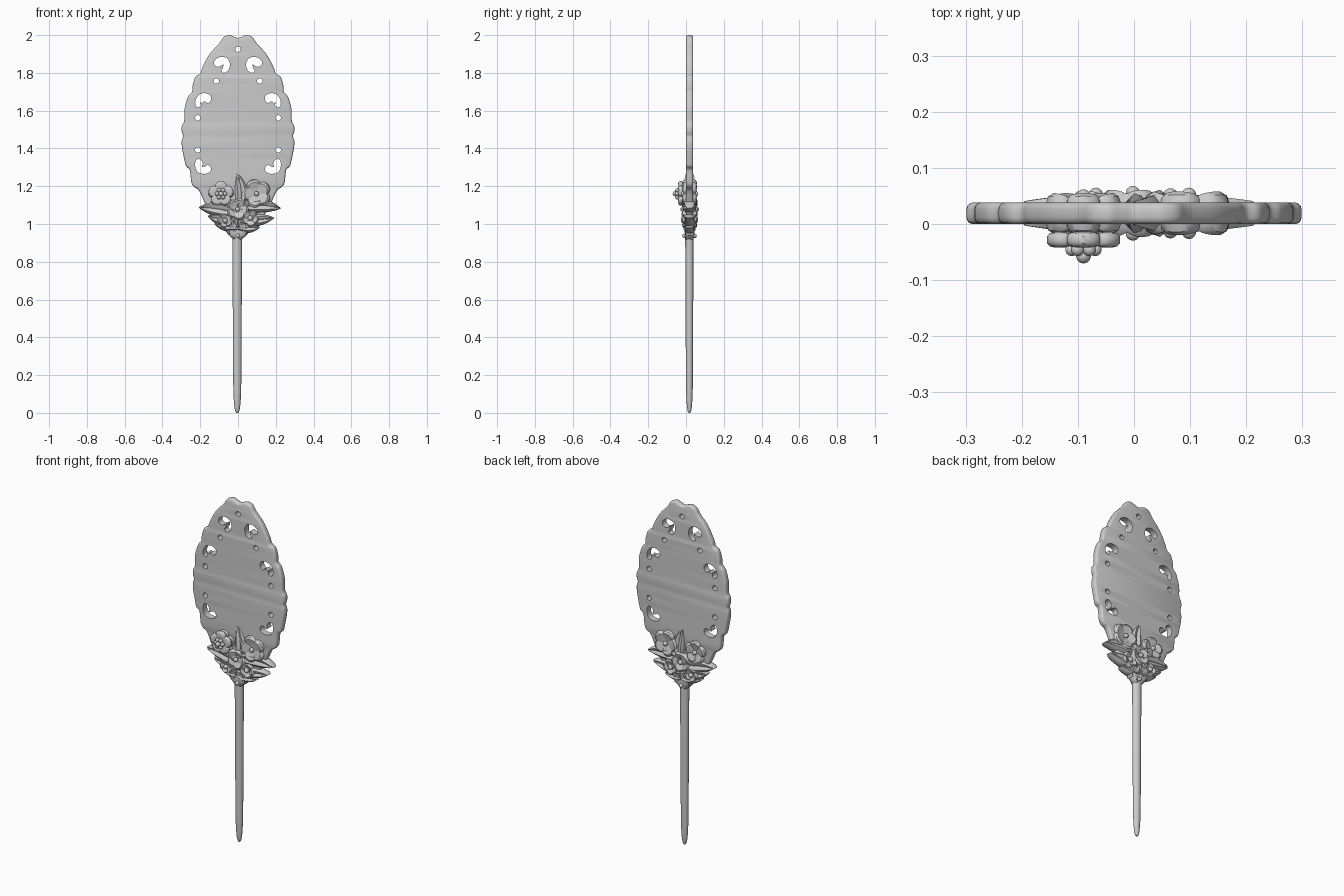
import bpy, bmesh
from math import sin, cos, pi
from mathutils import Vector
from mathutils.geometry import tessellate_polygon

if "Cube" in bpy.data.objects:
    bpy.data.objects.remove(bpy.data.objects["Cube"])

MID = 0.019          # middle of the plate thickness


def make(name, verts, faces):
    me = bpy.data.meshes.new(name)
    bm = bmesh.new()
    vs = [bm.verts.new(v) for v in verts]
    for f in faces:
        bm.faces.new([vs[i] for i in f])
    bmesh.ops.recalc_face_normals(bm, faces=bm.faces)
    bm.to_mesh(me)
    bm.free()
    ob = bpy.data.objects.new(name, me)
    bpy.context.collection.objects.link(ob)
    return ob


def skin(rings, base=0, caps=True):
    """Closed tube through equal rings, optionally capped at both ends."""
    n, m = len(rings[0]), len(rings)
    verts = [p for r in rings for p in r]
    faces = [[base + k * n + i, base + k * n + (i + 1) % n,
              base + (k + 1) * n + (i + 1) % n, base + (k + 1) * n + i]
             for k in range(m - 1) for i in range(n)]
    if caps:
        faces += [[i for i in range(n)], [(m - 1) * n + i for i in range(n)]]
    return verts, faces


def catmull(pts, steps):
    out, n = [], len(pts)
    for i in range(n):
        a, b, c, d = (Vector(pts[(i + k) % n]) for k in (-1, 0, 1, 2))
        for s in range(steps):
            t = s / steps
            out.append(0.5 * (2 * b + (c - a) * t + (2 * a - 5 * b + 4 * c - d) * t * t
                              + (3 * b - a - 3 * c + d) * t ** 3))
    return out


# Plate outline: scalloped oval, right half mirrored
half = [(0, 1.985), (.022, 1.992), (.047, 2.0), (.078, 1.988), (.1, 1.955), (.15, 1.90),
        (.188, 1.83), (.2, 1.797), (.225, 1.78), (.24, 1.735), (.243, 1.70), (.264, 1.675),
        (.283, 1.61), (.285, 1.545), (.297, 1.52), (.298, 1.49), (.291, 1.465),
        (.298, 1.44), (.296, 1.40), (.283, 1.335), (.275, 1.305), (.255, 1.285),
        (.247, 1.22), (.232, 1.195), (.205, 1.175), (.17, 1.10), (.12, 1.02), (.05, .96), (0, .945)]
outline = catmull(half + [(-x, z) for x, z in half[-2:0:-1]], 4)

# Pierced openings: comma hooks and round holes
hooks = [[(.074, 1.80), (.05, 1.815), (.043, 1.85), (.058, 1.877), (.092, 1.885), (.122, 1.868),
          (.126, 1.845), (.108, 1.832), (.09, 1.838), (.078, 1.845), (.08, 1.825), (.088, 1.812)],
         [(.144, 1.655), (.146, 1.68), (.175, 1.693), (.207, 1.683), (.225, 1.655), (.224, 1.626),
          (.21, 1.618), (.197, 1.628), (.199, 1.647), (.19, 1.64), (.178, 1.65), (.16, 1.64)],
         [(.224, 1.335), (.226, 1.30), (.209, 1.272), (.172, 1.266), (.145, 1.28), (.146, 1.305),
          (.163, 1.312), (.178, 1.302), (.191, 1.304), (.186, 1.322), (.195, 1.338), (.21, 1.344)]]
dots = [(.115, 1.757), (.213, 1.562), (.213, 1.392)]
holes = [[Vector((s * p.x, p.y)) for p in catmull(h, 3)] for s in (1, -1) for h in hooks]
for x, z in [(0, 1.925)] + [(s * x, z) for x, z in dots for s in (1, -1)]:
    holes.append([Vector((x + .0145 * cos(k * pi / 9), z + .0145 * sin(k * pi / 9)))
                  for k in range(18)])

# Plate: rounded rim, straight opening walls, matching triangulated front and back
inner = []
for i, p in enumerate(outline):
    d = (outline[(i + 1) % len(outline)] - outline[i - 1]).normalized()
    inner.append(Vector((d.y, -d.x)))        # inward (outline runs clockwise)
section = ((0, .010), (.002, .005), (.006, .0015), (.012, 0), (.026, 0),
           (.032, .0015), (.036, .005), (.038, .010))
pv, pf = skin([[(p.x + q.x * e, y, p.y + q.y * e) for p, q in zip(outline, inner)]
               for y, e in section], 0, False)
n = len(outline)
front, back = list(range(n)), list(range(7 * n, 8 * n))
for h in holes:
    base, m = len(pv), len(h)
    v, f = skin([[(p.x, y, p.y) for p in h] for y in (0, .038)], base, False)
    pv += v
    pf += f
    front += range(base, base + m)
    back += range(base + m, base + 2 * m)
loops = [[Vector((p.x + q.x * .01, p.y + q.y * .01, 0)) for p, q in zip(outline, inner)]]
loops += [[p.to_3d() for p in h] for h in holes]
for tri in tessellate_polygon(loops):
    pf += [[front[i] for i in tri], [back[i] for i in tri]]
make("scalloped_plate", pv, pf)

# Stem: long pin with a blunt point
prof = [(0, .005), (.006, .010), (.03, .015), (.07, .0185), (.13, .021), (.3, .0225),
        (.6, .024), (.9, .026), (.97, .026)]
make("stem", *skin([[(-.004 + r * cos(k * pi / 10), MID - .001 + .85 * r * sin(k * pi / 10), z)
                     for k in range(20)] for z, r in prof]))


def leaf(name, base, tip, width, thick, bend=0.0):
    """Two-sided leaf with a sunken midrib."""
    a, b = Vector(base), Vector(tip)
    d = b - a
    nrm = Vector((-d.y, d.x)).normalized()
    sec = [(-1, 0), (-.92, .6), (-.55, 1), (-.15, .9), (0, .7), (.15, .9), (.55, 1), (.92, .6)]
    sec += [(-s, -h) for s, h in sec]
    rings = []
    for k in range(15):
        t = k / 14
        w = width * max(.04, sin(pi * (.15 + .85 * t)) ** .8)
        h = thick * (1 - .45 * t * t) * (1 if k < 14 else .5)
        p = a + d * t + nrm * bend * sin(pi * t)
        rings.append([(p.x + nrm.x * s * w, MID - h * q, p.y + nrm.y * s * w) for s, q in sec])
    make(name, *skin(rings))


def flower(name, x, z, R, thick, y=MID, rot=pi / 2, petals=5):
    """Two-sided blossom: raised petals around a sunken middle."""
    side = [(.12, .65), (.3, .7), (.55, .87), (.78, 1), (.92, .85), (1, .4)]
    rings = []
    for sgn, prof in ((-1, side), (1, side[::-1])):
        for t, h in prof:
            ring = []
            for k in range(60):
                g = 2 * pi * k / 60
                lobe = abs(cos(petals * (g - rot) / 2)) ** .55
                r = R * t * (1 - .25 * t * (1 - lobe))
                hh = thick * h * (1 - .3 * t * (1 - lobe))
                ring.append((x + r * cos(g), y + sgn * hh, z + r * sin(g)))
            rings.append(ring)
    make(name, *skin(rings))


def bead(name, x, y, z, r):
    me = bpy.data.meshes.new(name)
    bm = bmesh.new()
    bmesh.ops.create_uvsphere(bm, u_segments=14, v_segments=9, radius=r)
    bm.to_mesh(me)
    bm.free()
    ob = bpy.data.objects.new(name, me)
    ob.location = (x, y, z)
    bpy.context.collection.objects.link(ob)


# Leaves spreading out of the bouquet
leaf("leaf_left", (-.02, 1.06), (-.207, 1.088), .04, .036, -.006)
leaf("leaf_lower_left", (-.01, 1.03), (-.16, 1.042), .036, .034, .01)
leaf("leaf_right", (.02, 1.09), (.226, 1.083), .04, .036, .012)
leaf("leaf_lower_right", (.01, 1.02), (.192, 1.032), .034, .034, -.004)
leaf("leaf_bottom_right", (.0, .985), (.115, .98), .03, .032)
leaf("leaf_top", (.015, 1.09), (-.006, 1.275), .036, .036, -.012)
leaf("leaf_bottom_left", (.0, .985), (-.125, 1.0), .032, .032)
leaf("calyx", (0, 1.10), (-.003, .905), .085, .034)
for s in (-1, 1):
    leaf("sepal", (s * .01, 1.03), (s * .044, .938), .028, .034)

# Blossoms that show on both faces, each with a bead in the middle
for i, (x, z, R, th, rot) in enumerate([(.098, 1.16, .08, .039, 1.9), (-.002, 1.078, .062, .042, 1.2),
                                        (-.068, 1.018, .042, .039, .6), (-.09, 1.155, .07, .036, pi / 2),
                                        (.065, 1.03, .048, .038, 2.3)]):
    flower("blossom_%d" % i, x, z, R, th, rot=rot)
    for s in (-1, 1):
        bead("blossom_centre", x, MID + s * (th - .006), z, .013)
for s in (-1, 1):
    bead("base_bead", 0, MID + s * .026, .937, .012)

# Raised rosette on the front only
flower("rosette", -.09, 1.16, .067, .014, y=-.028)
for k in range(6):
    g = k * pi / 3
    bead("rosette_bead", -.09 + .021 * cos(g), -.046, 1.16 + .021 * sin(g), .0115)
bead("rosette_centre_bead", -.09, -.057, 1.16, .0135)

bpy.ops.object.select_all(action='SELECT')
bpy.context.view_layer.objects.active = bpy.data.objects["stem"]
bpy.ops.object.shade_smooth_by_angle(angle=0.7)
